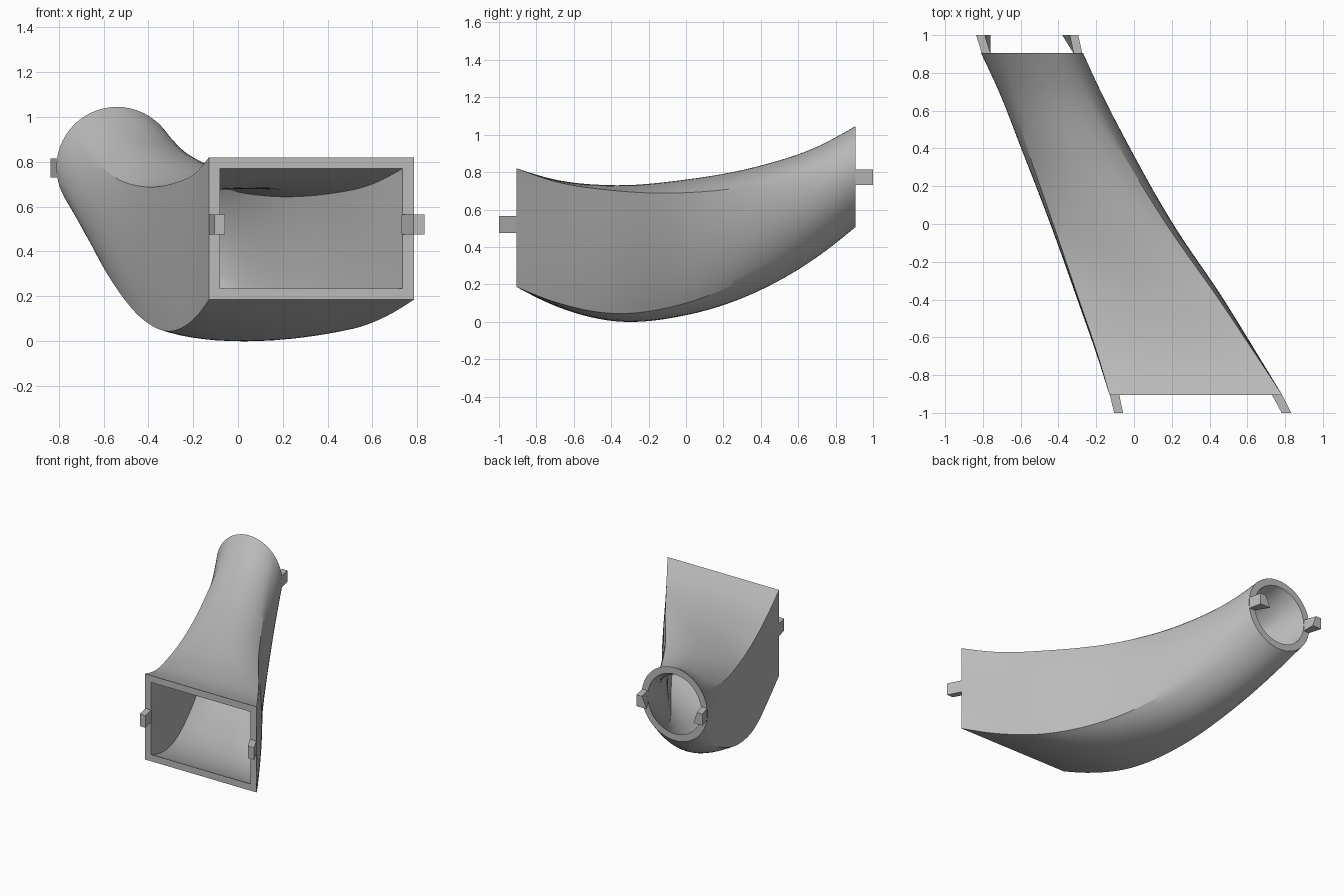
import bpy, bmesh, math

if "Cube" in bpy.data.objects:
    bpy.data.objects.remove(bpy.data.objects["Cube"], do_unlink=True)

grey = bpy.data.materials.new("plain grey")
grey.use_nodes = True
COLOUR = (0.5, 0.5, 0.5, 1)
grey.diffuse_color = COLOUR
grey.node_tree.nodes["Principled BSDF"].inputs["Base Color"].default_value = COLOUR

# Guide curves of the duct: station positions, then middles and corners of each side
Y = (-.905, -.7, -.4, 0, .4, .7, .905)
GUIDES = {
    "top": (.82, .76, .73, .76, .835, .935, 1.045),
    "bottom": (.185, .085, .005, .035, .17, .345, .505),
    "left": (-.13, -.195, -.30, -.443, -.597, -.715, -.81),
    "right": (.785, .66, .475, .207, -.02, -.175, -.27),
    "top_corner": (.82, .75, .703, .69, .742, .85, .966),
    "bottom_corner": (.185, .105, .045, .10, .27, .44, .584),
    "left_corner": (-.13, -.19, -.292, -.428, -.565, -.66, -.731),
    "right_corner": (.785, .65, .45, .17, -.075, -.245, -.349),
}
WALL, STATIONS, SEGMENTS = .05, 48, 14


def guide(name, y):
    """Smooth cubic through the guide values."""
    v = GUIDES[name]
    last = len(Y) - 1
    i = max(k for k in range(last) if y >= Y[k] - 1e-6)

    def secant(k):
        return (v[k + 1] - v[k]) / (Y[k + 1] - Y[k])

    def slope(k):
        if k == 0:
            return 1.5 * secant(0) - .5 * slope(1)
        if k == last:
            return 1.5 * secant(last - 1) - .5 * slope(last - 1)
        a, b = Y[k] - Y[k - 1], Y[k + 1] - Y[k]
        return (secant(k - 1) * b + secant(k) * a) / (a + b)

    h = Y[i + 1] - Y[i]
    t = (y - Y[i]) / h
    return ((1 + 2 * t) * (1 - t) ** 2 * v[i] + t * (1 - t) ** 2 * h * slope(i)
            + t * t * (3 - 2 * t) * v[i + 1] + t * t * (t - 1) * h * slope(i + 1))


def section(y, inset):
    """Closed outline whose four sides swell from straight lines to arcs."""
    g = {n: guide(n, y) for n in GUIDES}
    t = (y - Y[0]) / (Y[-1] - Y[0])
    c = inset * (1 - t * (1 - math.sqrt(.5)))
    x0, x1 = g["left_corner"] + c, g["right_corner"] - c
    z0, z1 = g["bottom_corner"] + c, g["top_corner"] - c
    corners = [(x0, z0), (x1, z0), (x1, z1), (x0, z1)]
    bulges = [(0, g["bottom"] + inset - z0), (g["right"] - inset - x1, 0),
              (0, g["top"] - inset - z1), (g["left"] + inset - x0, 0)]
    root = math.sqrt(.5)
    points = []
    for k in range(4):
        (ax, az), (bx, bz), (ux, uz) = corners[k], corners[(k + 1) % 4], bulges[k]
        for s in range(SEGMENTS):
            a = math.radians(-45 + 90 * s / SEGMENTS)
            f = .5 + .5 * math.sin(a) / root
            w = (math.cos(a) - root) / (1 - root)
            points.append((ax + (bx - ax) * f + ux * w, y, az + (bz - az) * f + uz * w))
    return points


def finish(bm, name, smooth):
    bmesh.ops.recalc_face_normals(bm, faces=bm.faces)
    mesh = bpy.data.meshes.new(name)
    bm.to_mesh(mesh)
    bm.free()
    mesh.materials.append(grey)
    ob = bpy.data.objects.new(name, mesh)
    bpy.context.collection.objects.link(ob)
    if smooth:
        bpy.ops.object.select_all(action="DESELECT")
        ob.select_set(True)
        bpy.context.view_layer.objects.active = ob
        bpy.ops.object.shade_smooth_by_angle(angle=math.radians(25))


# Hollow duct: outside front to back, then inside back to front
bm = bmesh.new()
ys = [Y[0] + (Y[-1] - Y[0]) * i / STATIONS for i in range(STATIONS + 1)]
path = [(y, 0) for y in ys] + [(y, WALL) for y in reversed(ys)]
rings = [[bm.verts.new(p) for p in section(y, inset)] for y, inset in path]
for i, ring in enumerate(rings):
    following = rings[(i + 1) % len(rings)]
    for j in range(len(ring)):
        k = (j + 1) % len(ring)
        bm.faces.new((ring[j], ring[k], following[k], following[j]))
finish(bm, "duct", True)


def tab(name, base, tip, y0, y1, z0, z1, flare=0):
    """Slanted locating tab; flare moves the lower inner edge of the tip."""
    bm = bmesh.new()
    low = (tip[0], tip[1] + flare)
    loops = []
    for y, lower, upper in ((y0, base, base), (y1, low, tip)):
        loops.append([bm.verts.new(p) for p in ((lower[0], y, z0), (lower[1], y, z0),
                                               (upper[1], y, z1), (upper[0], y, z1))])
    a, b = loops
    bm.faces.new(a)
    bm.faces.new(b)
    for j in range(4):
        k = (j + 1) % 4
        bm.faces.new((a[j], a[k], b[k], b[j]))
    finish(bm, name, False)


# Tabs, each given as outer and inner x at its root and tip
tab("front_right_tab", (-.128, -.078), (-.105, -.058), -.904, -1, .475, .565)
tab("front_left_tab", (.784, .73), (.832, .782), -.904, -1, .475, .565)
tab("back_right_tab", (-.806, -.76), (-.836, -.79), .904, 1, .73, .815, .03)
tab("back_left_tab", (-.274, -.32), (-.295, -.34), .904, 1, .73, .815, -.04)
